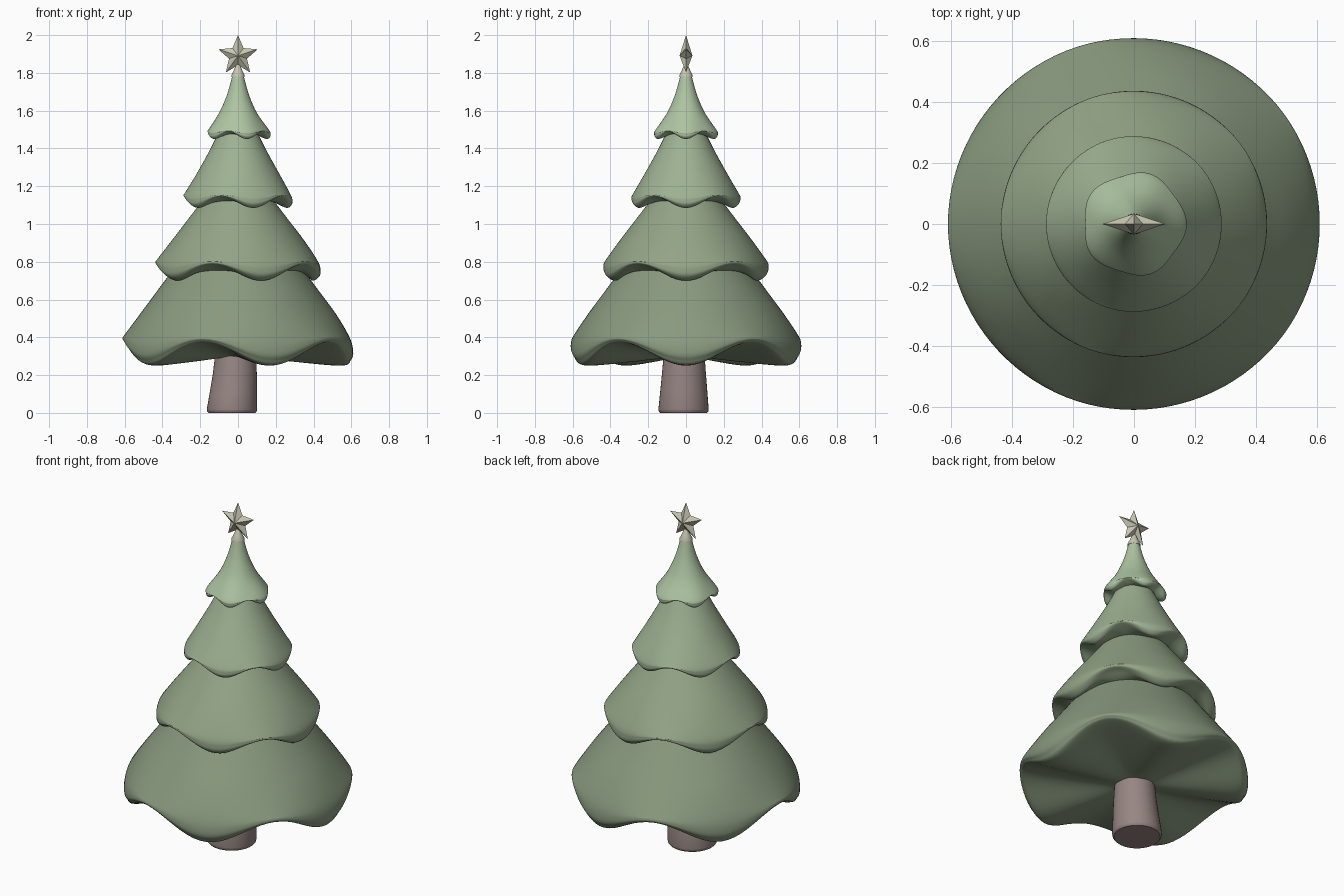
import bpy
from math import sin, cos, pi, radians

if "Cube" in bpy.data.objects:
    bpy.data.objects.remove(bpy.data.objects["Cube"])

SEG = 100


def make_object(name, verts, faces, color, smooth=True):
    mesh = bpy.data.meshes.new(name)
    mesh.from_pydata(verts, [], faces)
    mesh.update()
    obj = bpy.data.objects.new(name, mesh)
    bpy.context.collection.objects.link(obj)
    mat = bpy.data.materials.new(name + "_color")
    mat.diffuse_color = (*color, 1)
    mat.use_nodes = True
    mat.node_tree.nodes["Principled BSDF"].inputs["Base Color"].default_value = mat.diffuse_color
    mesh.materials.append(mat)
    if smooth:
        bpy.context.view_layer.objects.active = obj
        obj.select_set(True)
        bpy.ops.object.shade_smooth_by_angle(angle=radians(45))
        obj.select_set(False)
    return obj


def spline(points, steps=5):
    """Catmull-Rom curve through 2D points."""
    p = [points[0]] + points + [points[-1]]
    out = []
    for i in range(1, len(p) - 2):
        a, b, c, d = p[i - 1:i + 3]
        for s in range(steps):
            t = s / steps
            out.append(tuple(0.5 * (2 * b[k] + (c[k] - a[k]) * t
                       + (2 * a[k] - 5 * b[k] + 4 * c[k] - d[k]) * t * t
                       + (3 * b[k] - a[k] - 3 * c[k] + d[k]) * t ** 3) for k in (0, 1)))
    return out + [points[-1]]


def skin(rings, n):
    """Quads between rings listed from top to bottom."""
    return [(i * n + j, (i + 1) * n + j, (i + 1) * n + (j + 1) % n, i * n + (j + 1) % n)
            for i in range(rings - 1) for j in range(n)]


def tier(name, top, rim, drop, inner, hollow, lobe, color):
    """Skirt whose hem blends five times between a raised and a lowered profile."""
    (rt, zt), (R, z), h = top, rim, drop
    side = [(rt + (R - rt) * t - hollow * k, zt + (z - zt) * t)
            for t, k in ((0, 0), (0.35, 0.85), (0.68, 0.9))]
    mid = (R - 0.3 * h + inner[0]) / 2
    high = side + [(R - 0.1 * h, z + 0.14 * h), (R, z), (R - 0.03 * h, z - 0.1 * h),
                   (R - 0.3 * h, z - 0.2 * h), (mid, (z - 0.25 * h + inner[1]) / 2), inner]
    L = R + lobe
    low = side + [(L - 0.13 * h, z), (L, z - 0.5 * h), (L - 0.08 * h, z - 0.8 * h),
                  (L - 0.4 * h, z - h), (mid, inner[1] * 0.4 + (z - h) * 0.6), inner]
    high, low = spline(high), spline(low)
    verts = []
    for a, b in zip(high, low):
        for j in range(SEG):
            th = 2 * pi * j / SEG
            w = (1 + cos(5 * th)) / 2
            r, zz = (a[k] + (b[k] - a[k]) * w for k in (0, 1))
            verts.append((r * cos(th), r * sin(th), zz))
    make_object(name, verts, skin(len(high), SEG), color)


# Foliage tiers, bottom to top
tier("bottom_tier", (0.325, 0.785), (0.61, 0.40), 0.15, (0.08, 0.295), 0.0, 0.0, (0.25, 0.32, 0.21))
tier("lower_middle_tier", (0.165, 1.155), (0.437, 0.80), 0.10, (0.335, 0.75), 0.0, 0.0, (0.29, 0.37, 0.24))
tier("upper_middle_tier", (0.09, 1.51), (0.288, 1.155), 0.07, (0.18, 1.12), 0.008, 0.0, (0.34, 0.44, 0.29))
tier("top_tier", (0.03, 1.785), (0.160, 1.495), 0.045, (0.10, 1.475), 0.02, 0.012, (0.42, 0.55, 0.36))


def turned(name, rings, n, color):
    """Capped stack of circles given as (x, y, radius, z), top to bottom."""
    verts = [(x + r * cos(2 * pi * j / n), y + r * sin(2 * pi * j / n), z)
             for x, y, r, z in rings for j in range(n)]
    last = (len(rings) - 1) * n
    faces = skin(len(rings), n) + [tuple(range(n)), tuple(last + j for j in reversed(range(n)))]
    make_object(name, verts, faces, color)


# Trunk, flared and leaning slightly
turned("trunk", [(-0.013, -0.010, 0.108, 0.31), (-0.017, -0.011, 0.117, 0.20),
                 (-0.025, -0.012, 0.126, 0.10), (-0.032, -0.013, 0.133, 0.02),
                 (-0.032, -0.013, 0.131, 0.008), (-0.032, -0.013, 0.124, 0.0)],
       40, (0.31, 0.24, 0.23))

# Star socket
gold = (0.58, 0.58, 0.45)
turned("star_base", [(0, 0, 0.009, 1.845), (0, 0, 0.022, 1.815),
                     (0, 0, 0.034, 1.79), (0, 0, 0.035, 1.778)], 24, gold)

# Faceted five-pointed star with raised centres
verts = [(0, -0.034, 1.891), (0, 0.034, 1.891)]
for i in range(10):
    r, a = (0.109, 0.05)[i % 2], pi / 2 + i * pi / 5
    verts.append((r * cos(a), 0, 1.891 + r * sin(a)))
faces = []
for i in range(10):
    a, b = 2 + i, 2 + (i + 1) % 10
    faces += [(0, b, a), (1, a, b)]
star = make_object("star", verts, faces, gold, smooth=False)
star.data.flip_normals()
